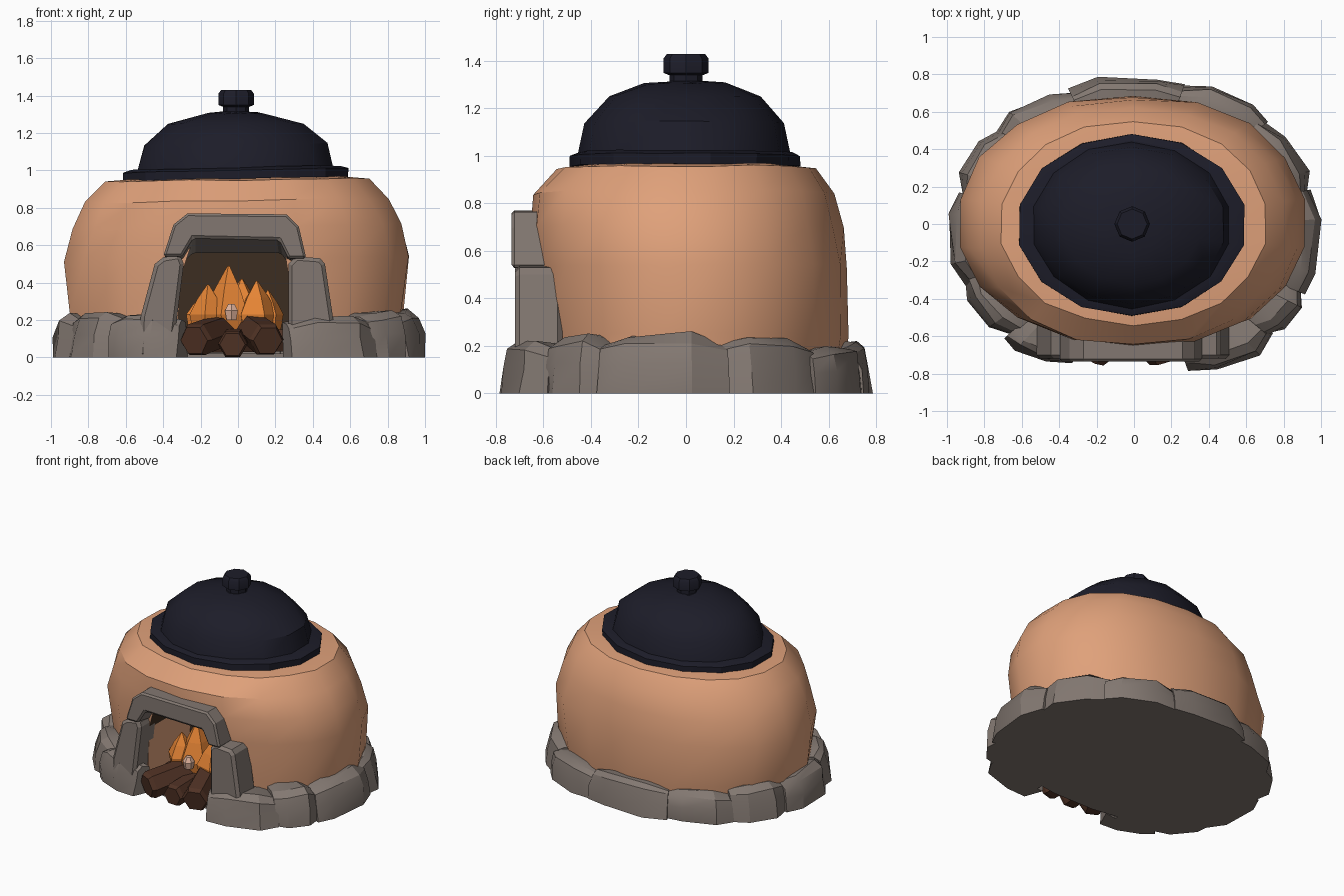
import bpy, bmesh, math, random
from mathutils import Vector

if "Cube" in bpy.data.objects:
    bpy.data.objects.remove(bpy.data.objects["Cube"])

random.seed(4)

def mat(name, r, g, b):
    m = bpy.data.materials.new(name)
    m.diffuse_color = (r, g, b, 1)
    m.use_nodes = True
    m.node_tree.nodes["Principled BSDF"].inputs["Base Color"].default_value = m.diffuse_color
    return m

CLAY = mat("clay", 0.74, 0.355, 0.195)
STONE = mat("grey stone", 0.225, 0.187, 0.165)
LID = mat("dark iron", 0.012, 0.012, 0.022)
SOOT = mat("soot brown", 0.045, 0.027, 0.015)
WOOD = mat("dark wood", 0.08, 0.032, 0.018)
FLAME = mat("orange flame", 0.78, 0.23, 0.035)
EMBER = mat("pale ember", 0.75, 0.45, 0.33)

def smooth(ob, angle):
    if angle:
        bpy.ops.object.select_all(action='DESELECT')
        ob.select_set(True)
        bpy.context.view_layer.objects.active = ob
        bpy.ops.object.shade_smooth_by_angle(angle=math.radians(angle))

def finish(name, bm, mats, angle=25):
    bmesh.ops.recalc_face_normals(bm, faces=bm.faces)
    me = bpy.data.meshes.new(name)
    bm.to_mesh(me)
    bm.free()
    ob = bpy.data.objects.new(name, me)
    bpy.context.collection.objects.link(ob)
    for m in mats:
        me.materials.append(m)
    smooth(ob, angle)
    return ob

def apply(ob, mod):
    bpy.context.view_layer.objects.active = ob
    bpy.ops.object.modifier_apply(modifier=mod.name)

def power(v, e):
    return math.copysign(abs(v) ** e, v)

def skin(bm, rows):
    """Bridge rows of points into a capped tube."""
    vs = [[bm.verts.new(p) for p in row] for row in rows]
    n = len(vs[0])
    for a, b in zip(vs, vs[1:]):
        for i in range(n):
            j = (i + 1) % n
            bm.faces.new((a[i], a[j], b[j], b[i]))
    bm.faces.new(vs[0])
    bm.faces.new(vs[-1])

def loft(name, rings, sides, mats, cx=0, cy=0, jit=0.0, slope=0.0, angle=25, turn=0.0, e=1.0):
    """Elliptical rings (x radius, front y radius, back y radius, z)."""
    rows = []
    for rx, rf, rb, z in rings:
        row = []
        for i in range(sides):
            t = 2 * math.pi * (i + 0.5) / sides + turn
            j = 1 + random.uniform(-jit, jit)
            x, s = rx * power(math.cos(t), e) * j, power(math.sin(t), e)
            y = s * (rb if s > 0 else rf) * j
            row.append((cx + x, cy + y, z + slope * x + random.uniform(-jit, jit) * 0.5))
        rows.append(row)
    bm = bmesh.new()
    skin(bm, rows)
    return finish(name, bm, mats, angle)

def prism(name, outline, y0, y1, mats, back=None, bevel=0.0):
    """Front outline (x, z) extruded from y0 to y1, optionally to another outline."""
    bm = bmesh.new()
    skin(bm, [[(x, y0, z) for x, z in outline], [(x, y1, z) for x, z in back or outline]])
    ob = finish(name, bm, mats, 0)
    if bevel:
        m = ob.modifiers.new("bevel", 'BEVEL')
        m.width, m.segments, m.limit_method = bevel, 1, 'ANGLE'
        m.angle_limit = math.radians(50)
        apply(ob, m)
    return ob

# Clay oven body
body = loft("clay_body", [
    (0.87, 0.59, 0.65, 0.04), (0.895, 0.615, 0.69, 0.24), (0.94, 0.645, 0.685, 0.53),
    (0.885, 0.66, 0.66, 0.70), (0.815, 0.65, 0.62, 0.84), (0.71, 0.54, 0.545, 0.95),
    (0.5, 0.4, 0.4, 0.965)], 18, [CLAY, SOOT], cx=-0.005, jit=0.012, slope=0.015, angle=28, e=0.94)

# Fire chamber cut into the front, sooty above and behind, clay on the sides
hole = [(-0.33, -0.1), (-0.33, 0.1), (-0.30, 0.45), (-0.24, 0.63), (0.24, 0.63), (0.268, 0.45), (0.268, -0.1)]
cutter = prism("chamber_cutter", hole, -0.9, -0.1, [CLAY, SOOT])
cutter.hide_render = True
for f in cutter.data.polygons:
    f.material_index = 0 if abs(f.normal.x) > 0.95 and f.center.z < 0.4 else 1
mod = body.modifiers.new("chamber", 'BOOLEAN')
mod.operation, mod.solver, mod.object = 'DIFFERENCE', 'EXACT', cutter
apply(body, mod)
bpy.data.objects.remove(cutter, do_unlink=True)
smooth(body, 28)

# Floor slab
loft("floor_slab", [(0.91, 0.63, 0.7, 0), (0.91, 0.63, 0.7, 0.02)], 24, [STONE], e=0.85)

# Ring of base stones, open at the front
def base_stone(i, a0, a1, h, size):
    rows = []
    ends = [(0.85, 0.97), (0.98, 1.0), (1, 1.005), (0.83, 0.96)]
    for k, (hs, rs) in enumerate(ends):
        t = math.radians(a0 - 1 + (a1 - a0 + 2) * (0, 0.25, 0.7, 1)[k])
        e = 0.8 if math.sin(t) < 0 else 0.9
        row = []
        inner = 0.84 if abs(math.cos(t)) < 0.4 else 0.74
        for s, z in [(inner, 0), (1.0, 0), (0.99, 0.5), (0.965, 0.86), (0.915, 1.0), (inner, 0.97)]:
            r = s * rs * size + random.uniform(-0.014, 0.014)
            row.append((0.985 * r * power(math.cos(t), e), 0.775 * r * power(math.sin(t), e),
                        z * h * hs * random.uniform(0.94, 1.04)))
        rows.append(row)
    bm = bmesh.new()
    skin(bm, rows)
    finish(f"base_stone_{i}", bm, [STONE], 28)

cuts = [283, 314, 337, 371, 405, 437, 468, 500, 530, 560, 590, 614]
heights = [0.22, 0.25, 0.255, 0.24, 0.2, 0.23, 0.21, 0.24, 0.23, 0.24, 0.24]
sizes = [1.05, 1.01, 1.015, 0.99, 1.02, 1.01, 0.98, 0.98, 1.01, 0.99, 1.02]
for i, h in enumerate(heights):
    base_stone(i, cuts[i], cuts[i + 1], h, sizes[i])

# Stone doorway: two posts and a lintel
prism("left_post", [(-0.53, 0), (-0.52, 0.22), (-0.445, 0.5), (-0.40, 0.535), (-0.31, 0.55),
                    (-0.29, 0.5), (-0.34, 0.1), (-0.34, 0)], -0.72, -0.52, [STONE], bevel=0.02)
prism("right_post", [(0.27, 0), (0.27, 0.5), (0.31, 0.54), (0.44, 0.53), (0.465, 0.5),
                     (0.51, 0.2), (0.51, 0)], -0.72, -0.52, [STONE], bevel=0.02)
top = [(-0.40, 0.54), (-0.345, 0.71), (-0.27, 0.77), (0.26, 0.765), (0.325, 0.70), (0.365, 0.53)]
prism("lintel", top + [(0.27, 0.53), (0.22, 0.63), (-0.24, 0.64), (-0.30, 0.54)], -0.735, -0.45,
      [STONE], back=top + [(0.27, 0.50), (0.23, 0.555), (-0.24, 0.555), (-0.30, 0.50)], bevel=0.012)

# Lid: rim, dome and knob
loft("lid_rim", [(0.615, 0.485, 0.485, 0.955), (0.615, 0.485, 0.485, 1.0), (0.57, 0.45, 0.45, 1.015)],
     14, [LID], cx=-0.012, cy=-0.005, jit=0.006, slope=0.022)
loft("lid_dome", [(0.54, 0.45, 0.45, 0.99), (0.5, 0.42, 0.42, 1.14), (0.37, 0.32, 0.32, 1.25),
                  (0.15, 0.17, 0.17, 1.305), (0.04, 0.04, 0.04, 1.315)],
     14, [LID], cx=-0.012, cy=-0.005, jit=0.01, slope=0.01, angle=32)
loft("knob", [(r, r, r, z) for r, z in [(0.085, 1.3), (0.07, 1.315), (0.07, 1.34), (0.095, 1.35),
                                       (0.095, 1.41), (0.08, 1.43)]], 8, [LID], cx=-0.01, angle=35, turn=0.39)

# Firewood
def log(i, a, b, r):
    a, b = Vector(a), Vector(b)
    d = (b - a).normalized()
    u = d.cross(Vector((0, 0, 1))).normalized()
    v = u.cross(d)
    bm = bmesh.new()
    skin(bm, [[p + (u * math.cos(k * math.pi / 3) + v * math.sin(k * math.pi / 3)) * s for k in range(6)]
              for p, s in [(a, r * 0.85), (a + d * 0.03, r), (b, r * 0.9)]])
    finish(f"log_{i}", bm, [WOOD], 0)

log(1, (-0.235, -0.72, 0.09), (-0.02, -0.30, 0.17), 0.095)
log(2, (-0.03, -0.72, 0.07), (-0.01, -0.30, 0.1), 0.08)
log(3, (0.16, -0.73, 0.09), (0.04, -0.32, 0.18), 0.095)
log(4, (-0.27, -0.45, 0.09), (0.24, -0.40, 0.09), 0.075)

# Flames and ember
for i, (x, y, h, r) in enumerate([(-0.05, -0.40, 0.49, 0.13), (0.10, -0.43, 0.41, 0.11),
                                  (-0.16, -0.42, 0.39, 0.10), (0.16, -0.38, 0.36, 0.085),
                                  (-0.20, -0.38, 0.32, 0.08), (0.02, -0.30, 0.42, 0.12)]):
    loft(f"flame_{i}", [(s * r, s * r, s * r, z) for s, z in
                        [(0.7, 0.08), (1.0, 0.23), (0.6, 0.23 + (h - 0.23) * 0.5), (0.05, h)]],
         5, [FLAME], cx=x, cy=y, angle=0, turn=i * 0.7)
loft("ember", [(0.03, 0.03, 0.03, 0.2), (0.04, 0.04, 0.04, 0.25), (0.02, 0.02, 0.02, 0.285)],
     6, [EMBER], cx=-0.035, cy=-0.52, angle=0)
